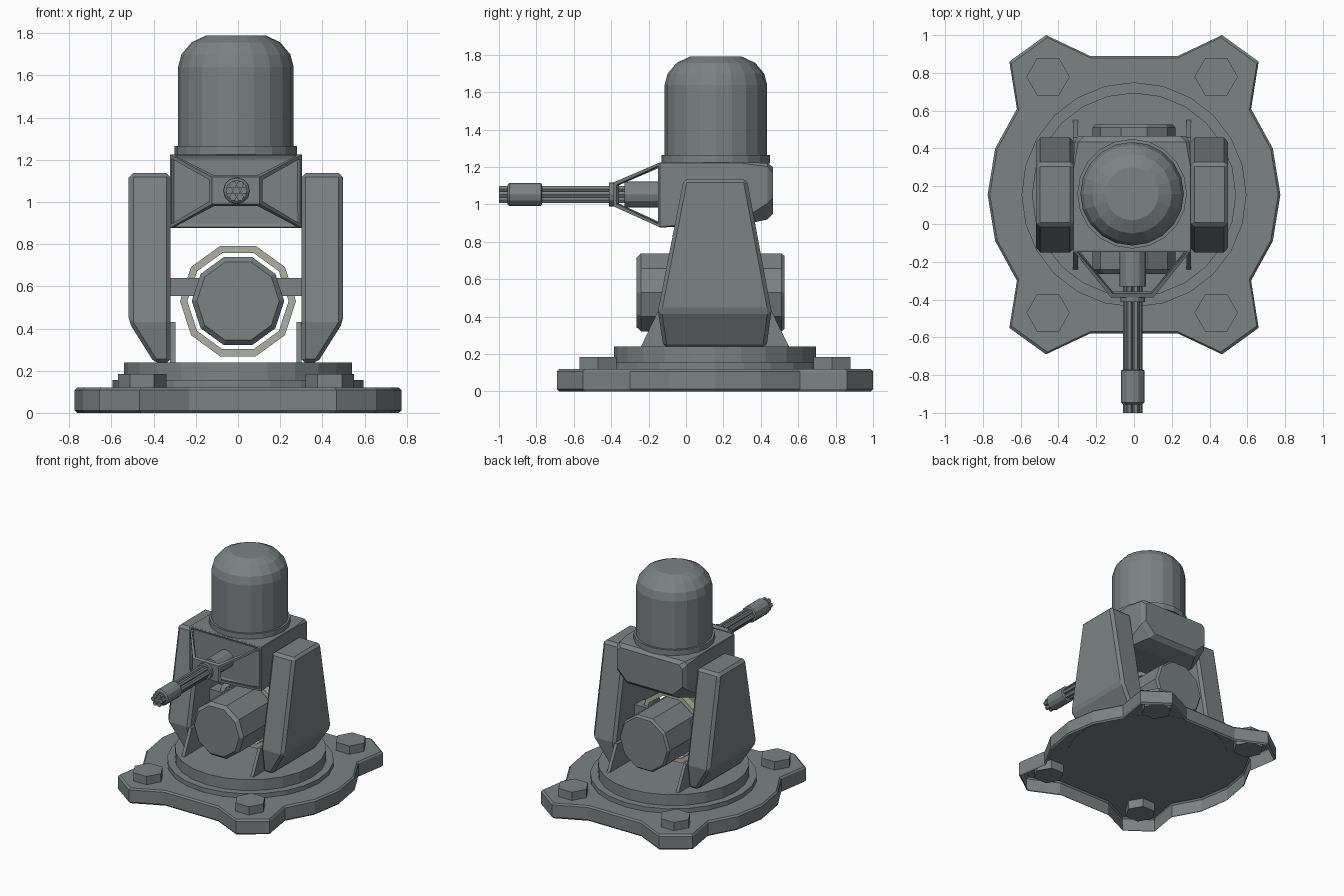
import bpy, bmesh, math
from mathutils import Matrix

if "Cube" in bpy.data.objects:
    bpy.data.objects.remove(bpy.data.objects["Cube"])

def material(name, rgb):
    m = bpy.data.materials.new(name)
    m.diffuse_color = (*rgb, 1)
    m.use_nodes = True
    m.node_tree.nodes["Principled BSDF"].inputs["Base Color"].default_value = m.diffuse_color
    return m

GREY = material("naval grey", (0.20, 0.225, 0.23))
PALE = material("pale grey", (0.42, 0.43, 0.37))
CX, CY = -0.01, 0.155          # turret axis

def finish(name, bm, mat=GREY, normals=True):
    if normals:
        bmesh.ops.recalc_face_normals(bm, faces=bm.faces)
    me = bpy.data.meshes.new(name)
    bm.to_mesh(me)
    bm.free()
    ob = bpy.data.objects.new(name, me)
    bpy.context.collection.objects.link(ob)
    me.materials.append(mat)
    return ob

def loft(name, rings, mat=GREY, caps=(True, True), closed=False):
    """Skin a list of equally long point rings."""
    bm = bmesh.new()
    vs = [[bm.verts.new(p) for p in r] for r in rings]
    n = len(vs[0])
    pairs = list(zip(vs, vs[1:])) + ([(vs[-1], vs[0])] if closed else [])
    for a, b in pairs:
        for i in range(n):
            j = (i + 1) % n
            bm.faces.new((a[i], a[j], b[j], b[i]))
    if not closed:
        if caps[0]:
            bm.faces.new(vs[0][::-1])
        if caps[1]:
            bm.faces.new(vs[-1])
    return finish(name, bm, mat)

def lathe(name, profile, n, centre, axis='Z', phase=0.0, mat=GREY, closed=False):
    """Revolve (radius, position) pairs about a Z or Y axis through centre."""
    rings = []
    for r, h in profile:
        ring = []
        for i in range(n):
            a = 2 * math.pi * i / n + phase
            u, v = r * math.cos(a), r * math.sin(a)
            ring.append((centre[0] + u, centre[1] + v, h) if axis == 'Z'
                        else (centre[0] + u, h, centre[1] + v))
        rings.append(ring)
    return loft(name, rings, mat, closed=closed)

def rect(x0, x1, y0, y1, z):
    return [(x0, y0, z), (x1, y0, z), (x1, y1, z), (x0, y1, z)]

def bevel(ob, w):
    m = ob.modifiers.new("bevel", 'BEVEL')
    m.width, m.segments = w, 1

# base plate: open-bottomed shell with four lugs
q = [(0.775, 0), (0.735, 0.245), (0.62, 0.455), (0.66, 0.705), (0.466, 0.845), (0.233, 0.735)]
outline = (q + [(-x, y) for x, y in q[::-1]] + [(-x, -y) for x, y in q[1:]]
           + [(x, -y) for x, y in q[:0:-1]])
outline = [p for i, p in enumerate(outline) if p != outline[i - 1]]
def base_ring(s, z):
    return [(x * s, CY + y * s, z) for x, y in outline]
loft("base_plate", [base_ring(0.985, 0), base_ring(1, 0.012), base_ring(1, 0.108),
                    base_ring(0.985, 0.12)], caps=(False, True))

# hexagonal bolts
for sx in (-1, 1):
    for sy in (-1, 1):
        lathe("bolt", [(0.115, 0.05), (0.115, 0.185)], 6, (CX + sx * 0.445, CY + sy * 0.625))

# turntable
lathe("turntable_lower", [(0.595, 0.117), (0.595, 0.155)], 24, (0, CY))
lathe("turntable_upper", [(0.54, 0.15), (0.54, 0.24)], 24, (0, CY))

# yoke arms, foot gussets and trunnion bars
for s in (-1, 1):
    def X(a):
        return CX + s * a
    arm = loft("yoke_arm", [rect(X(0.31), X(0.385), -0.12, 0.43, 0.235),
                            rect(X(0.31), X(0.508), -0.15, 0.457, 0.43),
                            rect(X(0.31), X(0.508), -0.012, 0.325, 1.137)])
    bevel(arm, 0.02)
    loft("foot_gusset", [rect(X(0.287), X(0.312), -0.243, 0.553, 0.235),
                         rect(X(0.287), X(0.312), -0.15, 0.457, 0.43)])
    loft("trunnion_bar", [rect(X(0.15), X(0.32), 0.10, 0.21, 0.555),
                          rect(X(0.15), X(0.32), 0.10, 0.21, 0.64)])

# gun head: box with chamfered rear
def head_ring(y, hw, z0, z1, low, up):
    return [(CX - hw + low, y, z0), (CX + hw - low, y, z0), (CX + hw, y, z0 + low),
            (CX + hw, y, z1 - up), (CX + hw - up, y, z1), (CX - hw + up, y, z1),
            (CX - hw, y, z1 - up), (CX - hw, y, z0 + low)]
loft("gun_head", [head_ring(-0.14, 0.313, 0.877, 1.225, 0.004, 0.004),
                  head_ring(0.30, 0.313, 0.89, 1.225, 0.03, 0.004),
                  head_ring(0.435, 0.305, 0.92, 1.222, 0.085, 0.02),
                  head_ring(0.465, 0.285, 0.95, 1.20, 0.085, 0.03)])

# barrel cage: frustum with open windows in its four sides
bm = bmesh.new()
def cage_ring(y, hw, z0, z1):
    return [bm.verts.new((CX + sx * hw, y, z)) for sx, z in ((-1, z0), (1, z0), (1, z1), (-1, z1))]
a, b = cage_ring(-0.138, 0.313, 0.877, 1.225), cage_ring(-0.388, 0.113, 0.99, 1.118)
sides = [bm.faces.new((a[i], a[(i + 1) % 4], b[(i + 1) % 4], b[i])) for i in range(4)]
bm.faces.new(b)
bmesh.ops.recalc_face_normals(bm, faces=bm.faces)
bmesh.ops.inset_individual(bm, faces=sides, thickness=0.024)
bmesh.ops.delete(bm, geom=sides, context='FACES')
cage = finish("barrel_cage", bm, normals=False)
sol = cage.modifiers.new("thickness", 'SOLIDIFY')
sol.thickness, sol.offset = 0.025, -1

# rotary barrels
G = (CX + 0.003, 1.053)
lathe("gun_housing", [(0.07, -0.33), (0.07, -0.10)], 12, G, 'Y')
lathe("rear_clamp", [(0.064, -0.412), (0.064, -0.37)], 12, G, 'Y')
lathe("muzzle_clamp", [(0.05, -0.955), (0.062, -0.945), (0.062, -0.775), (0.05, -0.77)], 12, G, 'Y')
lathe("centre_barrel", [(0.019, -0.998), (0.019, -0.3)], 6, G, 'Y')
for i in range(6):
    t = math.radians(60 * i)
    lathe("barrel", [(0.018, -1.0), (0.018, -0.3)], 6,
          (G[0] + 0.034 * math.cos(t), G[1] + 0.034 * math.sin(t)), 'Y', t)

# radar dome with collar
lathe("dome_collar", [(0.29, 1.22), (0.29, 1.265)], 20, (CX, CY + 0.005))
lathe("radar_dome", [(0.274, 1.26), (0.274, 1.64), (0.258, 1.70), (0.21, 1.757), (0.14, 1.79)],
      20, (CX, CY + 0.005))

# ammunition drum and pale guide ring
D = (0.0, 0.53)
lathe("ammo_drum", [(0.195, -0.265), (0.219, -0.24), (0.219, 0.51), (0.205, 0.527)], 10, D, 'Y')
lathe("guide_ring", [(0.275, 0.12), (0.275, 0.18), (0.24, 0.18), (0.24, 0.12)], 10, D, 'Y',
      mat=PALE, closed=True)
